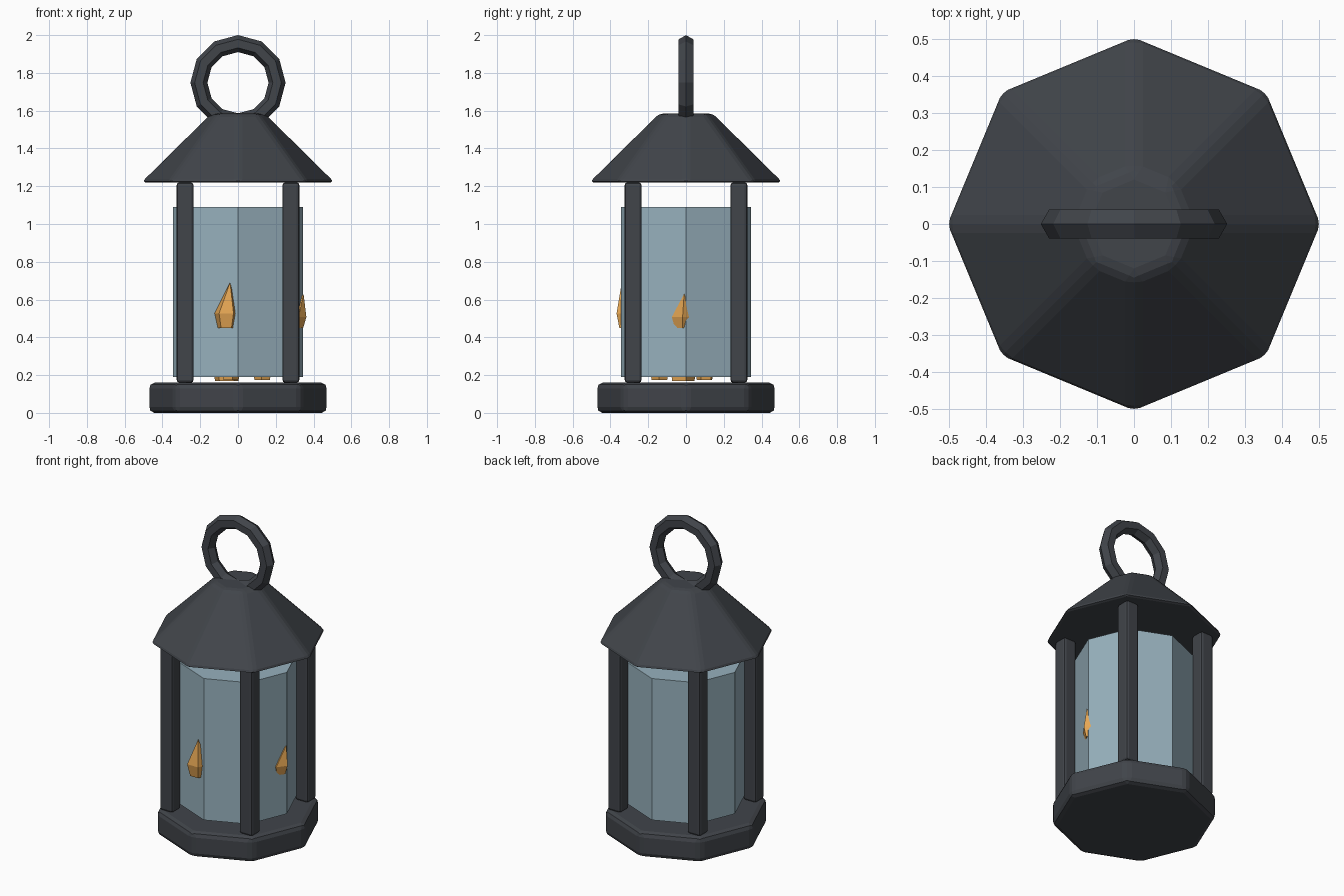
import bpy
import bmesh
from math import pi, cos, sin, radians

old = bpy.data.objects.get("Cube")
if old:
    bpy.data.objects.remove(old, do_unlink=True)


def material(name, color):
    m = bpy.data.materials.new(name)
    m.use_nodes = True
    m.diffuse_color = (*color, 1)
    m.node_tree.nodes["Principled BSDF"].inputs["Base Color"].default_value = (*color, 1)
    return m


iron = material("dark_iron", (0.052, 0.058, 0.068))
pane = material("blue_grey_glass", (0.31, 0.44, 0.51))
amber = material("amber_flame", (0.8, 0.39, 0.09))


def finish(name, mat, bevel=0):
    ob = bpy.context.object
    ob.name = ob.data.name = name
    ob.data.materials.append(mat)
    if bevel:
        mod = ob.modifiers.new("soft_edges", 'BEVEL')
        mod.width = bevel
        mod.segments = 2
        mod.limit_method = 'ANGLE'
        mod.angle_limit = radians(30)
    return ob


def octagon(name, r1, r2, z1, z2, mat, bevel=0):
    bpy.ops.mesh.primitive_cone_add(vertices=8, radius1=r1, radius2=r2, depth=z2 - z1,
                                    location=(0, 0, (z1 + z2) / 2))
    return finish(name, mat, bevel)


def shard(name, x, y, z, height, radius, turn=0, lean=(0, 0)):
    """Five-sided crystal flame: narrow foot, wide belly, pointed tip."""
    bm = bmesh.new()
    rings = []
    for r, h in ((0.72, 0), (1, 0.32)):
        rings.append([bm.verts.new((x + radius * r * cos(turn + i * 2 * pi / 5),
                                    y + radius * r * sin(turn + i * 2 * pi / 5),
                                    z + height * h)) for i in range(5)])
    tip = bm.verts.new((x + lean[0], y + lean[1], z + height))
    low, mid = rings
    bm.faces.new(low[::-1])
    for i in range(5):
        j = (i + 1) % 5
        bm.faces.new((low[i], low[j], mid[j], mid[i]))
        bm.faces.new((mid[i], mid[j], tip))
    me = bpy.data.meshes.new(name)
    bm.to_mesh(me)
    bm.free()
    me.materials.append(amber)
    bpy.context.collection.objects.link(bpy.data.objects.new(name, me))


# Octagonal body
octagon("base", 0.475, 0.475, 0, 0.16, iron, 0.03)
octagon("glass", 0.344, 0.344, 0.19, 1.09, pane)
octagon("roof", 0.517, 0.147, 1.22, 1.585, iron, 0.025)

# Corner posts
for sx, side in ((1, "left"), (-1, "right")):
    for sy, end in ((-1, "front"), (1, "back")):
        bpy.ops.mesh.primitive_cube_add(size=1, location=(sx * 0.28, sy * 0.28, 0.69))
        bpy.context.object.scale = (0.09, 0.09, 1.06)
        bpy.ops.object.transform_apply(location=False, rotation=False, scale=True)
        finish(f"post_{end}_{side}", iron, 0.015)

# Carrying ring
bpy.ops.mesh.primitive_torus_add(major_segments=12, minor_segments=6, major_radius=0.207,
                                 minor_radius=0.045, location=(0, 0, 1.748),
                                 rotation=(pi / 2, 0, 0))
finish("carrying_ring", iron)

# Flames breaking through the glass
shard("front_flame", -0.062, -0.315, 0.45, 0.24, 0.065, radians(-54), (0.02, -0.025))
shard("left_flame", 0.302, -0.018, 0.45, 0.18, 0.06, 0, (0.045, 0.008))

# Flames inside the glass
shard("middle_flame", -0.06, -0.02, 0.17, 0.45, 0.09, 0.3)
shard("inner_flame_back", 0.13, 0.1, 0.175, 0.3, 0.06, 0.8)
shard("inner_flame_front", -0.04, -0.14, 0.175, 0.28, 0.06, 1.2)
